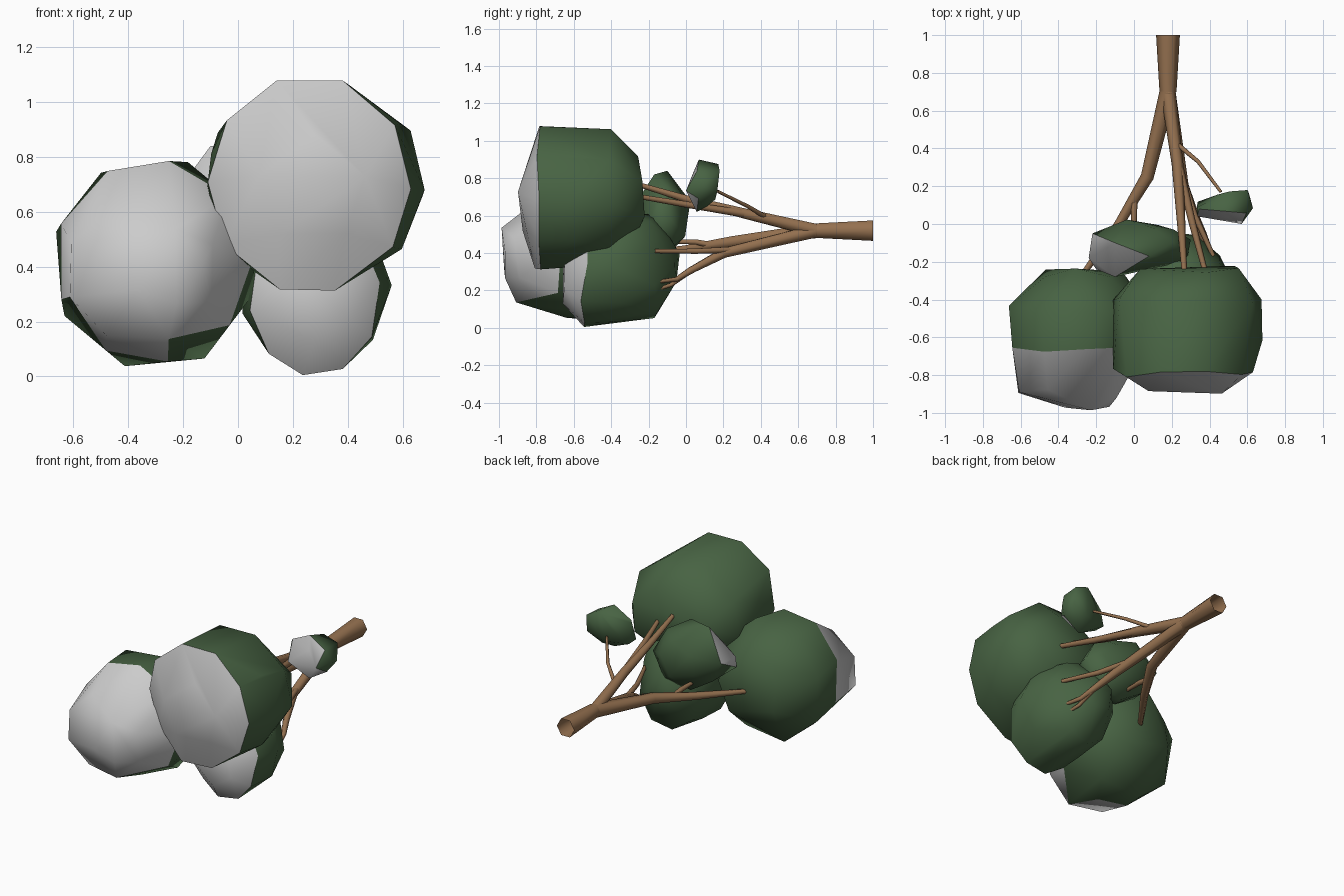
import bpy, bmesh, math, random

if "Cube" in bpy.data.objects:
    bpy.data.objects.remove(bpy.data.objects["Cube"], do_unlink=True)

rng = random.Random(1)


def material(name, colour):
    mat = bpy.data.materials.new(name)
    mat.use_nodes = True
    mat.diffuse_color = (*colour, 1)
    bsdf = mat.node_tree.nodes["Principled BSDF"]
    bsdf.inputs["Base Color"].default_value = (*colour, 1)
    bsdf.inputs["Roughness"].default_value = 0.9
    return mat


GREEN = material("leaf green", (0.064, 0.125, 0.056))
SNOW = material("snow white", (0.6, 0.6, 0.6))
BARK = material("bark brown", (0.3, 0.165, 0.08))


def ring(sides, start, y, x, z, rx, rz):
    """Slightly uneven elliptical ring facing the front, begun at an angle in degrees."""
    points = []
    for k in range(sides):
        a = math.radians(start) + math.tau * (k + rng.uniform(-0.07, 0.07)) / sides
        points.append((x + rx * math.cos(a), y + rng.uniform(-0.03, 0.03), z + rz * math.sin(a)))
    return points


def foliage(name, snow_points, leaf_points):
    """Convex clump, white where a face lies wholly on snow points."""
    bm = bmesh.new()
    snow = {bm.verts.new(p) for p in snow_points}
    for p in leaf_points:
        bm.verts.new(p)
    bmesh.ops.convex_hull(bm, input=bm.verts)
    loose = [v for v in bm.verts if not v.link_faces]
    snow.difference_update(loose)
    bmesh.ops.delete(bm, geom=loose, context="VERTS")
    bmesh.ops.recalc_face_normals(bm, faces=bm.faces)

    for f in bm.faces:
        f.smooth = True
        f.material_index = int(all(v in snow for v in f.verts))
    # crisp border between snow and leaves
    for e in bm.edges:
        if len({f.material_index for f in e.link_faces}) > 1:
            e.smooth = False
    mesh = bpy.data.meshes.new(name)
    bm.to_mesh(mesh)
    bm.free()
    mesh.materials.append(GREEN)
    mesh.materials.append(SNOW)
    bpy.context.collection.objects.link(bpy.data.objects.new(name, mesh))


# Leaf clumps: snowy front rings, then leafy rings behind
foliage("large_foliage",
        ring(5, 90, -0.87, 0.27, 0.68, 0.2, 0.2)
        + ring(10, 107, -0.78, 0.26, 0.7, 0.37, 0.4),
        ring(9, 0, -0.6, 0.28, 0.69, 0.4, 0.37)
        + ring(9, 70, -0.41, 0.28, 0.72, 0.4, 0.36)
        + ring(7, 20, -0.25, 0.3, 0.71, 0.27, 0.22))
foliage("left_foliage",
        ring(5, 0, -0.97, -0.26, 0.4, 0.13, 0.14)
        + ring(8, 20, -0.89, -0.35, 0.38, 0.28, 0.26)
        + ring(9, 0, -0.66, -0.31, 0.42, 0.36, 0.37),
        ring(8, 75, -0.44, -0.3, 0.41, 0.38, 0.39)
        + ring(7, 0, -0.26, -0.27, 0.42, 0.22, 0.22))
foliage("lower_foliage",
        ring(5, 50, -0.66, 0.28, 0.27, 0.14, 0.14)
        + ring(10, -100, -0.55, 0.28, 0.29, 0.24, 0.29),
        ring(9, 0, -0.37, 0.28, 0.33, 0.28, 0.3)
        + ring(9, 20, -0.18, 0.25, 0.33, 0.22, 0.28)
        + ring(5, 0, -0.04, 0.23, 0.34, 0.1, 0.1))
foliage("middle_foliage",
        [(-0.24, -0.18, 0.65), (-0.22, -0.05, 0.65), (-0.1, -0.1, 0.84),
         (0.08, -0.17, 0.82), (-0.1, -0.28, 0.65), (-0.2, -0.24, 0.55)],
        ring(6, 0, -0.2, 0.1, 0.56, 0.18, 0.18)
        + ring(7, 0, -0.09, 0.07, 0.59, 0.23, 0.2)
        + ring(5, 0, 0, 0.07, 0.6, 0.14, 0.12))
foliage("small_foliage",
        ring(4, 0, 0.02, 0.49, 0.74, 0.08, 0.08)
        + ring(6, 30, 0.07, 0.47, 0.76, 0.15, 0.14),
        ring(5, 0, 0.11, 0.47, 0.76, 0.16, 0.12)
        + ring(5, 36, 0.17, 0.53, 0.78, 0.09, 0.1))


def branch(name, start_radius, end_radius, *points):
    """Six-sided tube through the points, tapering evenly."""
    curve = bpy.data.curves.new(name, "CURVE")
    curve.dimensions = "3D"
    curve.bevel_depth = 1
    curve.bevel_resolution = 1
    spline = curve.splines.new("POLY")
    spline.points.add(len(points) - 1)
    for i, (p, position) in enumerate(zip(spline.points, points)):
        p.co = (*position, 1)
        p.radius = start_radius + (end_radius - start_radius) * i / (len(points) - 1)
    spline.use_smooth = True
    temp = bpy.data.objects.new(name, curve)
    bpy.context.collection.objects.link(temp)
    mesh = bpy.data.meshes.new_from_object(
        temp.evaluated_get(bpy.context.evaluated_depsgraph_get()))
    bpy.data.objects.remove(temp, do_unlink=True)
    mesh.materials.clear()
    mesh.materials.append(BARK)
    bpy.context.collection.objects.link(bpy.data.objects.new(name, mesh))


# Trunk and the main limbs that part from its crown
crown = (0.18, 0.7, 0.52)
low_joint = (0.33, 0.03, 0.31)
branch("trunk", 0.063, 0.045, (0.18, 1, 0.52), crown)
branch("left_limb", 0.045, 0.014, crown, (0.07, 0.25, 0.46), (-0.08, 0, 0.42), (-0.28, -0.28, 0.4))
branch("upper_limb", 0.04, 0.013, crown, (0.23, 0.32, 0.61), (0.25, 0, 0.69), (0.27, -0.3, 0.78))
branch("lower_limb", 0.04, 0.02, crown, (0.26, 0.2, 0.4), low_joint)

# Forks and twigs
branch("left_fork", 0.02, 0.012, (0, 0.15, 0.44), (0, 0.05, 0.46), (0, -0.06, 0.46))
branch("upper_fork", 0.025, 0.013, (0.22, 0.38, 0.6), (0.31, 0, 0.66), (0.39, -0.3, 0.71))
branch("side_fork", 0.02, 0.012, (0.24, 0.3, 0.42), (0.32, 0.05, 0.41), (0.42, -0.17, 0.41))
branch("lower_fork", 0.02, 0.008, low_joint, (0.37, -0.05, 0.26), (0.43, -0.2, 0.24))
branch("lower_twig", 0.016, 0.008, low_joint, (0.36, -0.08, 0.23), (0.4, -0.2, 0.19))
branch("side_twig", 0.013, 0.008, (0.22, 0.43, 0.59), (0.34, 0.33, 0.65), (0.46, 0.17, 0.73))
